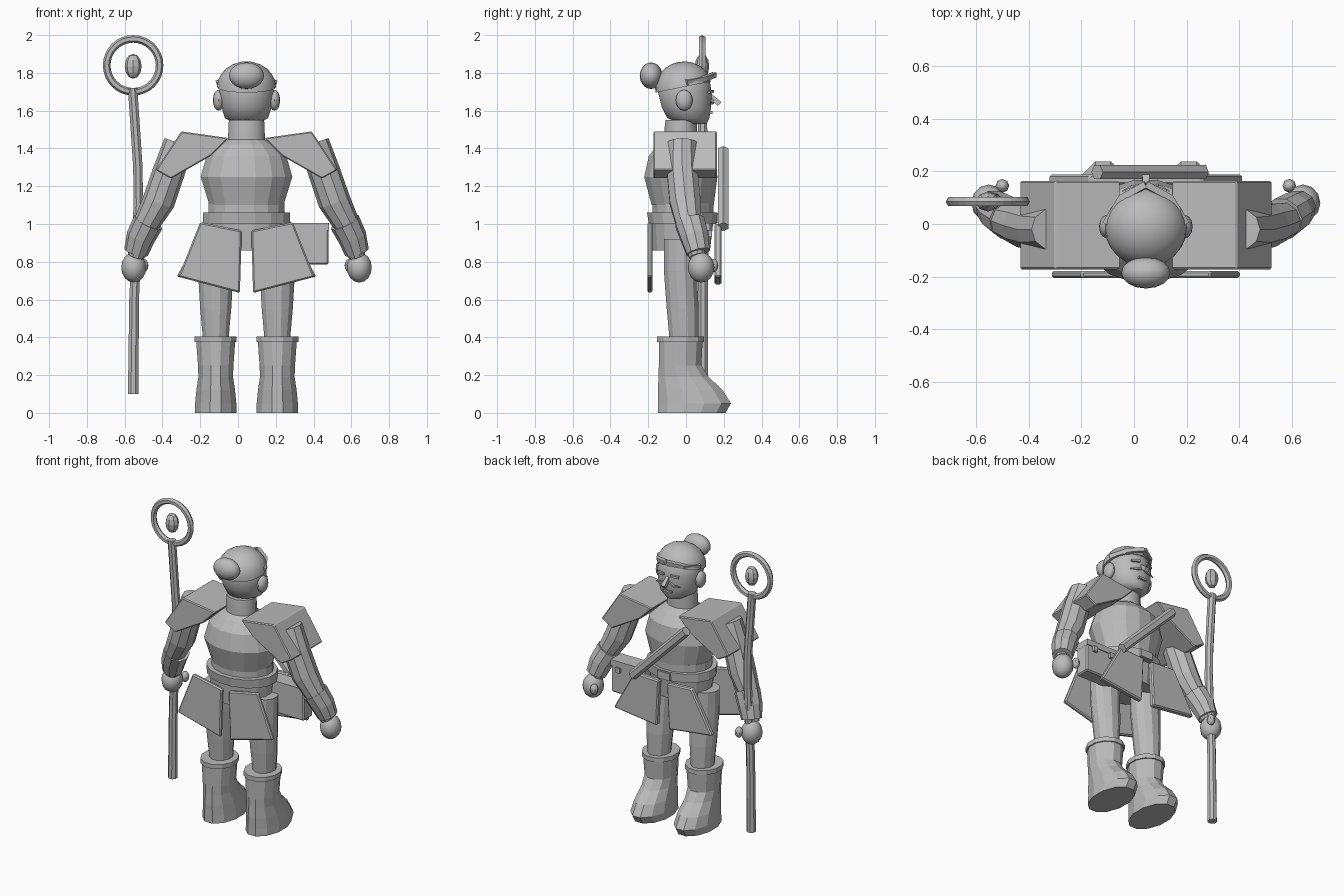
import bpy, bmesh, math
from mathutils import Vector, Matrix, Euler

if "Cube" in bpy.data.objects:
    bpy.data.objects.remove(bpy.data.objects["Cube"])

CX = 0.045  # the body's centre line; the staff hangs out to one side
stone = bpy.data.materials.new("stone_grey")
stone.diffuse_color = (0.5, 0.5, 0.5, 1)
stone.use_nodes = True
stone.node_tree.nodes["Principled BSDF"].inputs["Base Color"].default_value = stone.diffuse_color


def finish(name, bm, smooth=None, bevel=0):
    bmesh.ops.recalc_face_normals(bm, faces=bm.faces)
    me = bpy.data.meshes.new(name)
    bm.to_mesh(me)
    bm.free()
    me.materials.append(stone)
    ob = bpy.data.objects.new(name, me)
    bpy.context.collection.objects.link(ob)
    if bevel:
        m = ob.modifiers.new("bevel", "BEVEL")
        m.width, m.segments = bevel, 1
    if smooth:
        bpy.context.view_layer.objects.active = ob
        ob.select_set(True)
        bpy.ops.object.shade_smooth_by_angle(angle=math.radians(smooth))
        ob.select_set(False)
    return ob


def skin(name, rings, smooth=None):
    """Join rings of points into a capped solid."""
    bm = bmesh.new()
    vs = [[bm.verts.new(p) for p in r] for r in rings]
    n = len(vs[0])
    for a, b in zip(vs, vs[1:]):
        for i in range(n):
            j = (i + 1) % n
            bm.faces.new((a[i], a[j], b[j], b[i]))
    bm.faces.new(vs[0])
    bm.faces.new(vs[-1])
    return finish(name, bm, smooth)


def loft(name, x, rows, n=12, smooth=None):
    """Level oval sections: (z, back y, front y, half width)."""
    rings = []
    for z, y0, y1, rx in rows:
        angs = [2 * math.pi * (i + 0.5) / n for i in range(n)]
        rings.append([(x + rx * math.cos(a), (y0 + y1) / 2 + (y1 - y0) / 2 * math.sin(a), z) for a in angs])
    return skin(name, rings, smooth)


def tube(name, pts, n=8, smooth=None):
    """Round sections along a path: (x, y, z, radius)."""
    rings = []
    for k, p in enumerate(pts):
        a, b = Vector(pts[max(k - 1, 0)][:3]), Vector(pts[min(k + 1, len(pts) - 1)][:3])
        t = (b - a).normalized()
        ref = Vector((0, 1, 0))
        u = (ref - t * ref.dot(t)).normalized()
        v = t.cross(u)
        angs = [2 * math.pi * (i + 0.5) / n for i in range(n)]
        rings.append([Vector(p[:3]) + (u * math.cos(w) + v * math.sin(w)) * p[3] for w in angs])
    return skin(name, rings, smooth)


def prism(name, poly, y0, y1, s=1, bevel=0.006):
    """Extrude an x-z outline along y."""
    bm = bmesh.new()
    rings = [[bm.verts.new((CX + s * x, y, z)) for x, z in poly] for y in (y0, y1)]
    n = len(poly)
    for i in range(n):
        j = (i + 1) % n
        bm.faces.new((rings[0][i], rings[0][j], rings[1][j], rings[1][i]))
    for r in rings:
        bm.faces.new(r)
    return finish(name, bm, bevel=bevel)


def ball(name, loc, scale, seg=16, rows=10, smooth=40):
    bm = bmesh.new()
    bmesh.ops.create_uvsphere(bm, u_segments=seg, v_segments=rows, radius=1,
                              matrix=Matrix.LocRotScale(Vector(loc), None, Vector(scale)))
    return finish(name, bm, smooth)


def box(name, loc, size, rot=(0, 0, 0), bevel=0):
    bm = bmesh.new()
    bmesh.ops.create_cube(bm, size=1, matrix=Matrix.LocRotScale(Vector(loc), Euler(rot), Vector(size)))
    return finish(name, bm, bevel=bevel)


# Torso, waist, belt and hips
loft("torso", CX, [(1.1, -.185, .15, .2), (1.25, -.225, .17, .247), (1.36, -.2, .155, .215),
                   (1.42, -.15, .1, .15), (1.45, -.11, .06, .095)], 16)
loft("waist", CX, [(1.03, -.18, .15, .205), (1.11, -.18, .15, .205)], 16)
loft("belt", CX, [(1.0, -.2, .165, .235), (1.06, -.21, .17, .235)], 16)
loft("hips", CX, [(.86, -.18, .13, .2), (1.03, -.19, .15, .215)], 16)
box("buckle", (CX, .168, 1.03), (.09, .02, .05))

# Head, hair and ears
loft("neck", CX, [(1.4, -.115, .06, .1), (1.51, -.115, .06, .098), (1.55, -.11, .06, .095)], 16, 40)
loft("head", CX, [(1.53, -.02, .11, .06), (1.56, -.1, .125, .115), (1.62, -.13, .135, .135),
                  (1.7, -.15, .137, .146), (1.77, -.13, .125, .13), (1.82, -.08, .08, .08)], 20, 60)
bm = bmesh.new()
bmesh.ops.create_uvsphere(bm, u_segments=24, v_segments=12, radius=1)
bmesh.ops.bisect_plane(bm, geom=bm.verts[:] + bm.edges[:] + bm.faces[:], plane_co=(0, 0, 0),
                       plane_no=(0, 0, 1), clear_inner=True)
bmesh.ops.holes_fill(bm, edges=[e for e in bm.edges if e.is_boundary])
bm.transform(Matrix.LocRotScale(Vector((CX, -.015, 1.725)), Euler((.2, 0, 0)), Vector((.156, .15, .135))))
finish("hair_cap", bm, 50)
ball("hair_bun", (CX, -.185, 1.785), (.093, .06, .07))

for s, side in ((-1, "left"), (1, "right")):
    def X(d):
        return CX + s * d

    # Face details
    ball(side + "_ear", (X(.148), -.01, 1.655), (.03, .045, .055), 12, 8)
    tube(side + "_headband", [(X(.15), 0, 1.75, .018), (X(.09), .1, 1.77, .018), (CX, .15, 1.79, .018)], 4)
    box(side + "_eye", (X(.05), .128, 1.7), (.055, .025, .014), (0, s * .1, -s * .35))
    tube(side + "_moustache", [(X(.01), .135, 1.655, .01), (X(.05), .142, 1.64, .008), (X(.09), .125, 1.635, .003)], 4)

    # Boots and legs
    lx = X(.163)
    loft(side + "_boot", lx, [(0, -.155, .215, .113), (.05, -.155, .245, .113), (.12, -.155, .2, .106),
                              (.19, -.15, .125, .095), (.25, -.148, .085, .097), (.38, -.148, .092, .107)])
    loft(side + "_boot_cuff", lx, [(.375, -.157, .1, .115), (.405, -.157, .1, .115)])
    loft(side + "_leg", lx, [(.39, -.09, .07, .07), (.55, -.105, .07, .085), (.75, -.12, .06, .097), (.92, -.12, .06, .1)])

    # Arms, bracers and hands
    tube(side + "_arm", [(X(.36), -.02, 1.43, .078), (X(.41), -.02, 1.28, .085), (X(.465), -.005, 1.12, .086),
                         (X(.53), .015, 1.0, .07), (X(.585), .06, .83, .045)], 10)
    tube(side + "_bracer", [(X(.52), .02, 1.01, .082), (X(.56), .045, .93, .077), (X(.585), .065, .85, .065)], 10)
    ball(side + "_hand", (X(.597), .08, .77), (.066, .07, .08), 12, 8)
    ball(side + "_thumb", (X(.545), .145, .78), (.026, .026, .036), 8, 6)

    # Shoulder armour
    prism(side + "_shoulder_plate", [(.095, 1.455), (.345, 1.49), (.48, 1.285), (.4, 1.24), (.19, 1.36)],
          -.172, .163, s)

    # Skirt plates, long ones behind and short ones ahead
    prism(side + "_rear_skirt", [(.025, .965), (.245, 1.01), (.36, .72), (.035, .635)], -.205, -.178, s, .008)
    prism(side + "_front_skirt", [(.03, .99), (.215, 1.0), (.37, .72), (.045, .68)], .15, .188, s, .008)

# Nose and mouth
tube("nose", [(CX, .118, 1.69, .014), (CX, .178, 1.635, .02)], 4)
box("mouth", (CX, .125, 1.59), (.06, .03, .014))

# Pouch with clasps on the right hip
box("pouch", (.35, .07, .892), (.26, .1, .215), bevel=.008)
box("pouch_flap", (.35, .07, .985), (.262, .112, .04))
for x in (.29, .42):
    box("pouch_clasp", (x, .128, .95), (.03, .02, .035))

# Diagonal rod across the chest
tube("chest_rod", [(-.14, .197, 1.39, .031), (.262, .197, .985, .031)], 6)

# Staff with its ring and gem
tube("staff", [(-.555, .09, .1, .03), (-.55, .09, .6, .028), (-.528, .09, 1.1, .027),
               (-.53, .09, 1.3, .027), (-.558, .085, 1.72, .027)], 8)
bm = bmesh.new()
N, loops = 32, []
for i in range(N):
    a = 2 * math.pi * i / N
    loops.append([bm.verts.new((-.555 + (.14 + .02 * math.cos(w)) * math.cos(a), .085 + .02 * math.sin(w),
                                1.84 + (.14 + .02 * math.cos(w)) * math.sin(a)))
                  for w in [2 * math.pi * k / 6 for k in range(6)]])
for i in range(N):
    a, b = loops[i], loops[(i + 1) % N]
    for k in range(6):
        bm.faces.new((a[k], a[(k + 1) % 6], b[(k + 1) % 6], b[k]))
finish("staff_ring", bm)
ball("staff_gem", (-.555, .085, 1.835), (.045, .038, .066), 8, 6, None)
